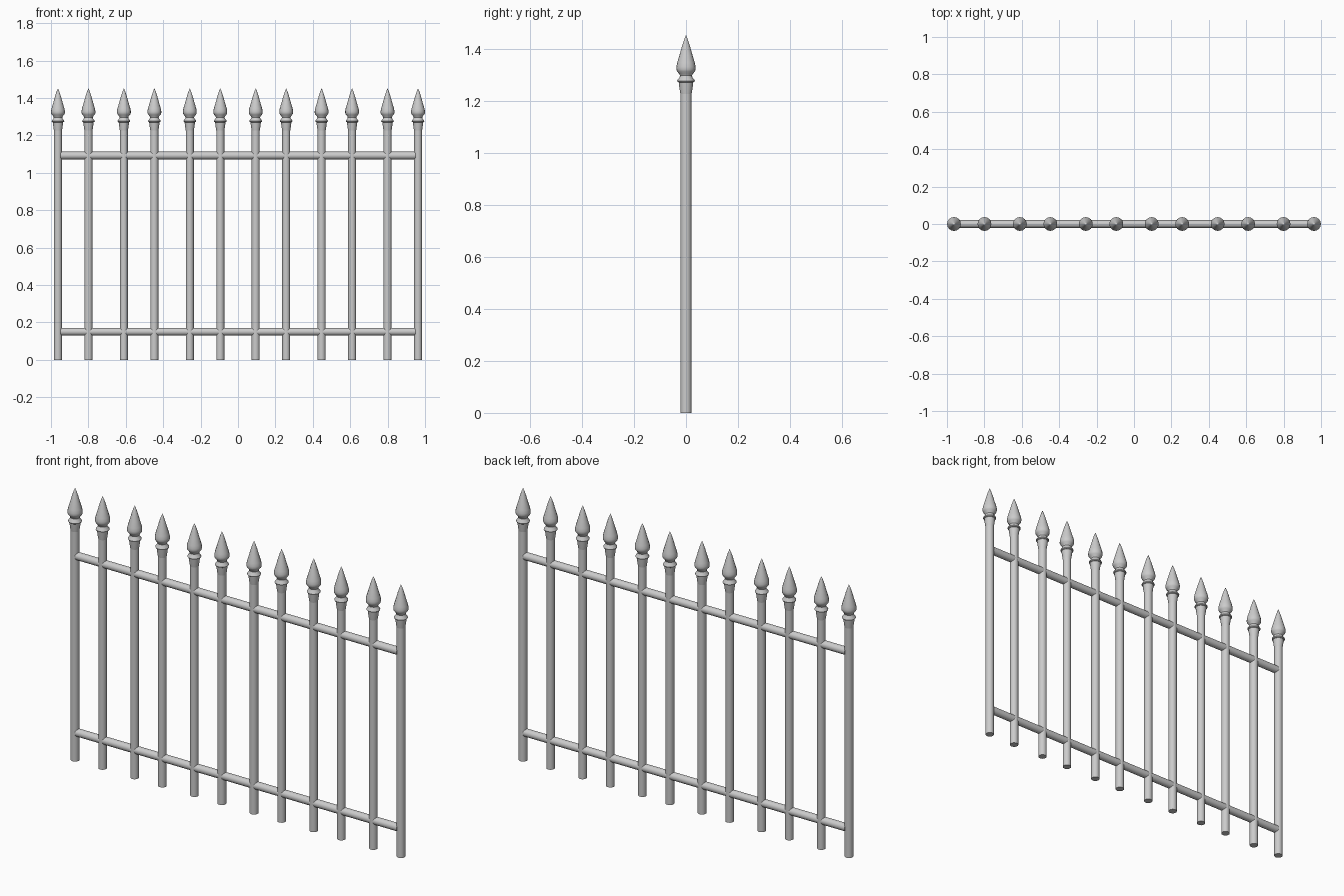
import bpy, bmesh, math

if "Cube" in bpy.data.objects:
    bpy.data.objects.remove(bpy.data.objects["Cube"])

SIDES = 16
POST_R, RAIL_R = 0.0215, 0.0205


def lathe(name, profile, x):
    """Revolve (radius, z) points about a vertical axis at x."""
    bm = bmesh.new()
    rings = []
    for r, z in profile:
        if r == 0:
            rings.append([bm.verts.new((0, 0, z))])
        else:
            rings.append([bm.verts.new((r * math.cos(2 * math.pi * i / SIDES),
                                        r * math.sin(2 * math.pi * i / SIDES), z))
                          for i in range(SIDES)])
    for a, b in zip(rings, rings[1:]):
        for i in range(SIDES):
            j = (i + 1) % SIDES
            if len(b) == 1:
                bm.faces.new((a[i], a[j], b[0]))
            else:
                bm.faces.new((a[i], a[j], b[j], b[i]))
    bm.faces.new(rings[0][::-1])
    if len(rings[-1]) > 1:
        bm.faces.new(rings[-1])
    mesh = bpy.data.meshes.new(name)
    bm.to_mesh(mesh)
    bm.free()
    ob = bpy.data.objects.new(name, mesh)
    bpy.context.collection.objects.link(ob)
    ob.location.x = x
    smooth(ob)
    return ob


def smooth(ob):
    bpy.ops.object.select_all(action='DESELECT')
    ob.select_set(True)
    bpy.context.view_layer.objects.active = ob
    bpy.ops.object.shade_smooth_by_angle(angle=math.radians(35))


# Spear finial: flared collar, ring, neck, bulb, tapered point
FINIAL = [(0.0215, 1.225), (0.024, 1.24), (0.028, 1.27), (0.032, 1.272),
          (0.034, 1.276), (0.032, 1.281), (0.025, 1.289), (0.023, 1.296),
          (0.026, 1.303), (0.034, 1.312), (0.037, 1.320), (0.037, 1.330),
          (0.034, 1.345), (0.025, 1.375), (0.015, 1.411), (0.007, 1.435),
          (0, 1.452)]

# Pickets stand in six close pairs
for i in range(6):
    for dx in (0, 0.163):
        x = -0.9625 + 0.3524 * i + dx
        lathe("picket", [(POST_R, 0), (POST_R, 1.23)], x)
        lathe("finial", FINIAL, x)

# Horizontal rails
for name, z in (("lower_rail", 0.15), ("upper_rail", 1.092)):
    bpy.ops.mesh.primitive_cylinder_add(vertices=SIDES, radius=RAIL_R, depth=1.9,
                                        location=(0, 0, z), rotation=(0, math.pi / 2, 0))
    rail = bpy.context.object
    rail.name = name
    smooth(rail)
